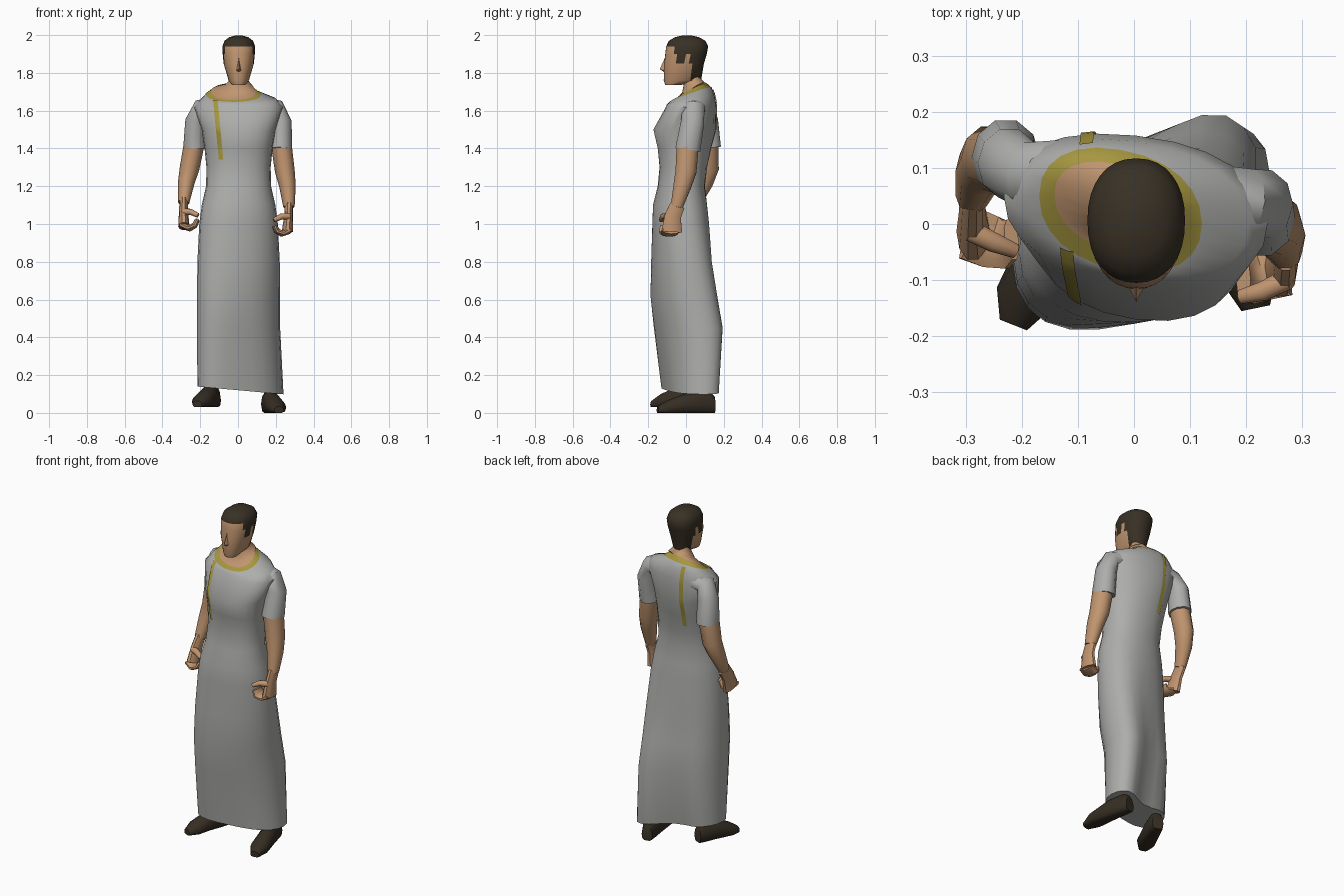
import bpy, bmesh
from math import sin, cos, pi, sqrt, radians, copysign
from mathutils import Vector
from mathutils.bvhtree import BVHTree

cube = bpy.data.objects.get("Cube")
if cube:
    bpy.data.objects.remove(cube, do_unlink=True)


def material(name, *rgb):
    mat = bpy.data.materials.new(name)
    mat.use_nodes = True
    mat.diffuse_color = (*rgb, 1)
    shader = mat.node_tree.nodes["Principled BSDF"]
    shader.inputs["Base Color"].default_value = (*rgb, 1)
    shader.inputs["Roughness"].default_value = .9
    return mat


ROBE = material("robe grey", .42, .42, .41)
GOLD = material("gold trim", .38, .31, .05)
SKIN = material("skin", .53, .3, .16)
HAIR = material("dark hair", .04, .03, .018)
LEATHER = material("shoe leather", .036, .027, .017)

made = []


def clamp(value, low, high):
    return max(low, min(high, value))


def finish(name, bm, mats):
    """Turn the bmesh into an object and return a tree for ray casting."""
    bmesh.ops.recalc_face_normals(bm, faces=bm.faces)
    mesh = bpy.data.meshes.new(name)
    bm.to_mesh(mesh)
    for mat in mats:
        mesh.materials.append(mat)
    ob = bpy.data.objects.new(name, mesh)
    bpy.context.collection.objects.link(ob)
    made.append(ob)
    tree = BVHTree.FromBMesh(bm)
    bm.free()
    return tree


def loft(name, rings, mats, rule=lambda row, centre: 0):
    """Skin a list of rings and close both ends; the rule picks each face's material."""
    bm = bmesh.new()
    rows = [[bm.verts.new(point) for point in ring] for ring in rings]
    count = len(rows[0])
    for row, (lower, upper) in enumerate(zip(rows, rows[1:])):
        for j in range(count):
            k = (j + 1) % count
            face = bm.faces.new((lower[j], lower[k], upper[k], upper[j]))
            face.material_index = rule(row, face.calc_center_median())
    for row, end in ((0, rows[0]), (len(rows) - 2, rows[-1])):
        face = bm.faces.new(end)
        face.material_index = rule(row, face.calc_center_median())
    return finish(name, bm, mats)


def oval(z, half_width, front, back, shift=0, tilt=0, shear=0, pinch=0, count=24):
    """Level section; shear twists it, pinch draws it in between the legs."""
    half_depth = (back - front) / 2
    depth = sqrt(half_depth ** 2 - shear ** 2)
    ring = []
    for j in range(count):
        angle = 2 * pi * j / count
        c, s = (copysign(abs(v) ** .9, v) for v in (cos(angle), sin(angle)))
        groove = pinch * abs(s) ** 9 * (1 if s > 0 else -.2)
        ring.append(Vector((shift + half_width * c,
                            (front + back) / 2 + depth * s + shear * c - groove,
                            z + tilt * s)))
    return ring


def tube(name, points, start, end, aspect, mat, count=10):
    """Tapered limb along the points, aspect times deeper than it is wide."""
    points = [Vector(p) for p in points]
    last = len(points) - 1
    rings = []
    for i, centre in enumerate(points):
        along = (points[min(i + 1, last)] - points[max(i - 1, 0)]).normalized()
        deep = Vector((0, 1, 0))
        deep = (deep - along * deep.dot(along)).normalized()
        wide = deep.cross(along)
        radius = start + (end - start) * (i / last) ** 2
        angles = [2 * pi * j / count for j in range(count)]
        rings.append([centre + radius * (wide * cos(a) + deep * aspect * sin(a))
                      for a in angles])
    loft(name, rings, [mat])


# Robe, collar and neck in one skin: height, half width, front, back
robe_rows = [
    (.12, .228, -.13, .18), (.45, .22, -.17, .205), (.62, .22, -.19, .175),
    (.8, .218, -.185, .145), (1, .208, -.178, .122), (1.1, .195, -.175, .112),
    (1.2, .172, -.15, .1), (1.3, .17, -.14, .112), (1.4, .18, -.15, .132),
    (1.5, .195, -.172, .158), (1.62, .235, -.11, .16), (1.66, .2, -.1, .15)]
collar_rows = [(1.685, .145, -.085, .135), (1.7, .118, -.055, .11)]
neck_rows = [(1.725, .076, -.02, .096), (1.76, .05, -.01, .08), (1.82, .048, -.01, .07)]

rings = []
for row in robe_rows + collar_rows:
    z = row[0]
    rings.append(oval(*row, shift=-.024 if row in collar_rows else .003,
                      tilt=max(0, (z - 1.6) * .45),
                      shear=clamp(.11 - .09 * z, -.025, .07),
                      pinch=max(0, .08 - .08 * z)))
rings += [oval(*row, shift=.003, tilt=max(0, (1.78 - row[0]) / 2)) for row in neck_rows]
# The hem hangs lower on the left side
for point in rings[0]:
    point.x += .01
    point.z -= .09 * point.x
edge = len(robe_rows)
body_tree = loft("robe_body", rings, [ROBE, GOLD, SKIN],
                 lambda row, centre: 0 if row < edge else 1 if row == edge else 2)


# Thin trim strips laid on the chest and back
def strip(name, top, bottom, side, steps=16, width=.024):
    bm = bmesh.new()
    rows = []
    for i in range(steps + 1):
        on_line = Vector(top).lerp(Vector(bottom), i / steps)
        row = []
        for offset in (-width / 2, 0, width / 2):
            origin = Vector((on_line.x + offset, side, on_line.y))
            hit = body_tree.ray_cast(origin, Vector((0, -side, 0)))[0]
            row.append(bm.verts.new(hit + Vector((0, side * .005, .002))))
        rows.append(row)
    for upper, lower in zip(rows, rows[1:]):
        for j in range(2):
            bm.faces.new((upper[j], upper[j + 1], lower[j + 1], lower[j]))
    finish(name, bm, [GOLD])


strip("front_trim", (-.12, 1.655), (-.09, 1.34), -1)
strip("back_trim", (-.085, 1.71), (-.075, 1.34), 1)

# Arms: the right one mirrors the left, swung back with the hand a little higher
arm_parts = [
    ("sleeve", .052, .061, 1.15, ROBE,
     [(.13, .05, 1.62), (.2, .04, 1.61), (.228, .035, 1.54), (.226, .01, 1.395)]),
    ("arm", .055, .03, 1.12, SKIN,
     [(.228, .01, 1.43), (.248, 0, 1.28), (.262, -.02, 1.2), (.27, -.05, 1.09)]),
    ("hand", .022, .03, 1.9, SKIN,
     [(.27, -.045, 1.1), (.268, -.07, 1.04), (.262, -.075, .96)]),
    ("fingers", .018, .014, 2.8, SKIN,
     [(.27, -.08, .965), (.23, -.09, .95), (.205, -.1, .965), (.195, -.1, .99)]),
    ("thumb", .018, .012, 1.1, SKIN,
     [(.27, -.1, 1.04), (.23, -.12, 1.04), (.19, -.13, 1.02)])]


def swing(point):
    x, y, z = point
    drop = 1.65 - z
    return (-x + .01 - .05 * drop, y + .03 + .46 * drop - .6 * drop ** 2, z + .04 * drop)


for part, start, end, aspect, mat, points in arm_parts:
    tube("left_" + part, points, start, end, aspect, mat)
    tube("right_" + part, [swing(p) for p in points], start, end, aspect, mat)

# Head: jaw and face sections, then a domed crown
head_rows = [(1.735, .035, -.11, -.03), (1.76, .054, -.118, .08),
             (1.85, .08, -.115, .095), (1.9, .085, -.11, .11)]
for degrees in (0, 30, 55, 80):
    reach, rise = cos(radians(degrees)), sin(radians(degrees))
    head_rows.append((1.94 + .06 * rise, .087 * reach, .005 - .11 * reach, .005 + .112 * reach))


def is_hair(row, centre):
    """Hair covers the crown, the back and the sideburns."""
    temple = centre.y > -.055 and centre.z > 1.9
    sideburn = -.055 < centre.y < -.012 and centre.z > 1.85
    return int(centre.z > 1.94 or centre.y > .022 or temple or sideburn)


loft("head", [oval(*row, shift=.004, count=32) for row in head_rows], [SKIN, HAIR], is_hair)

# Nose wedge
bm = bmesh.new()
for point in ((0, -.105, 1.895), (0, -.139, 1.82), (0, -.11, 1.8),
              (-.016, -.108, 1.81), (.016, -.108, 1.81)):
    bm.verts.new(Vector(point) + Vector((.004, 0, 0)))
bmesh.ops.convex_hull(bm, input=bm.verts)
finish("nose", bm, [SKIN])

# Shoes: fraction of length, half width, height
shoe_profile = [(0, .032, .09), (.1, .04, .12), (.4, .045, .115),
                (.8, .052, .07), (1, .026, .035)]


def shoe(name, heel, toe, count=12):
    heel, toe = Vector(heel), Vector(toe)
    up = Vector((0, 0, 1))
    across = (toe - heel).cross(up).normalized()
    angles = [2 * pi * j / count for j in range(count)]
    loft(name, [[heel.lerp(toe, along) + across * width * cos(a)
                 + up * height * max(0, .4 + .6 * sin(a)) for a in angles]
                for along, width, height in shoe_profile], [LEATHER])


shoe("left_shoe", (.155, .15, 0), (.217, -.15, 0))
shoe("right_shoe", (-.12, .06, .03), (-.215, -.18, .03))

# Smooth shading with crisp edges
bpy.ops.object.select_all(action="DESELECT")
for ob in made:
    ob.select_set(True)
bpy.context.view_layer.objects.active = made[0]
bpy.ops.object.shade_smooth_by_angle(angle=radians(50))
